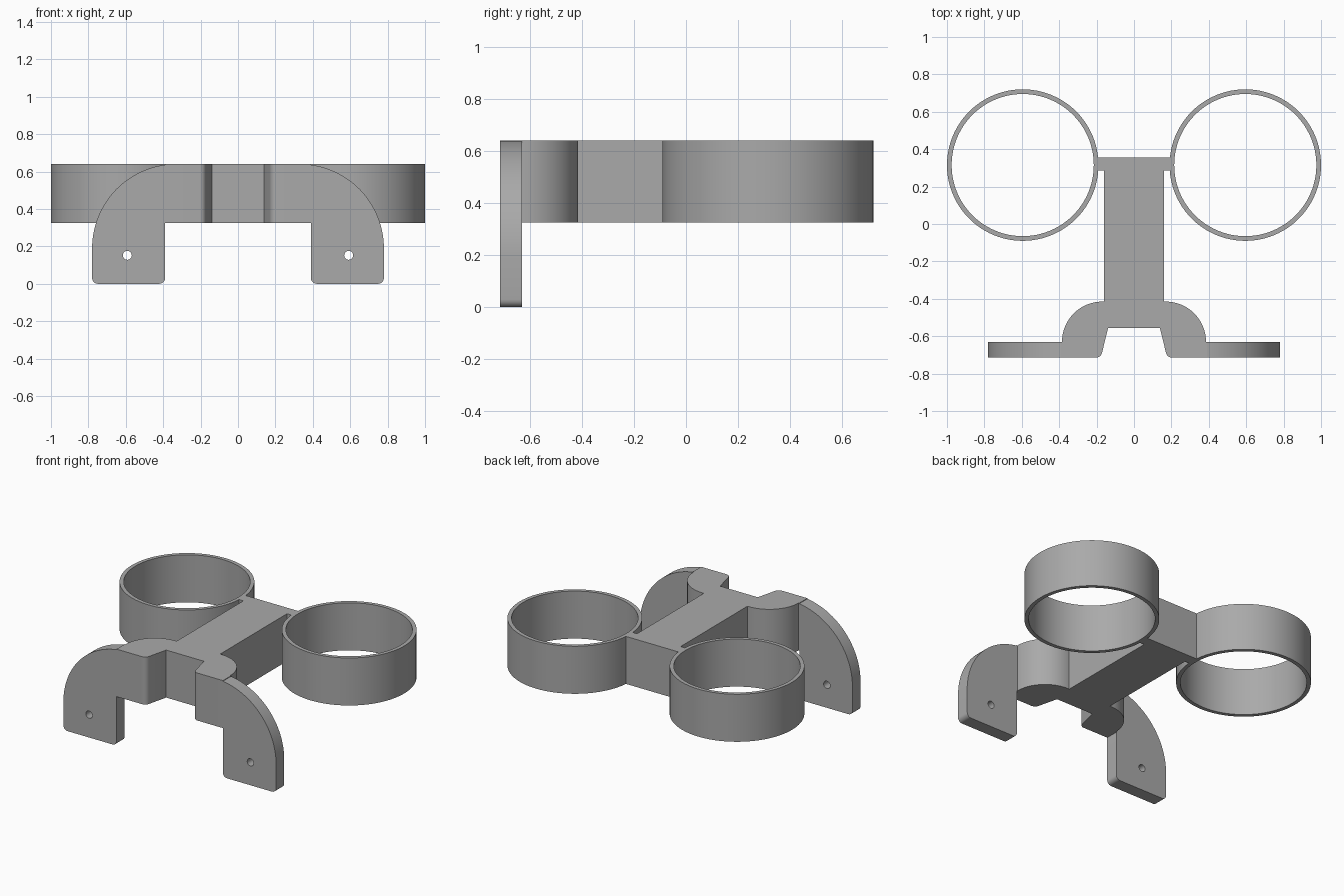
import bpy, bmesh, math
from mathutils import Vector

if "Cube" in bpy.data.objects:
    bpy.data.objects.remove(bpy.data.objects["Cube"])

grey = bpy.data.materials.new("plain grey")
grey.diffuse_color = (0.40, 0.40, 0.40, 1)
grey.use_nodes = True
grey.node_tree.nodes["Principled BSDF"].inputs["Base Color"].default_value = grey.diffuse_color


def arc(cx, cy, r, a0, a1, n):
    """Points along a circular arc, angles in degrees."""
    return [(cx + r * math.cos(math.radians(a0 + (a1 - a0) * i / n)),
             cy + r * math.sin(math.radians(a0 + (a1 - a0) * i / n))) for i in range(n + 1)]


def circle(cx, cy, r, n):
    return arc(cx, cy, r, 0, 360, n)[:-1]


def extrude(name, loops, place, depth):
    """Fill closed loops (inner loops become holes) and extrude along depth."""
    bm = bmesh.new()
    edges = []
    for loop in loops:
        vs = [bm.verts.new(place(*p)) for p in loop]
        edges += [bm.edges.new((vs[i - 1], vs[i])) for i in range(len(vs))]
    bmesh.ops.triangle_fill(bm, use_beauty=True, use_dissolve=False, edges=edges)
    out = bmesh.ops.extrude_face_region(bm, geom=bm.faces[:], use_keep_orig=True)
    moved = [g for g in out["geom"] if isinstance(g, bmesh.types.BMVert)]
    bmesh.ops.translate(bm, verts=moved, vec=Vector(depth))
    bmesh.ops.recalc_face_normals(bm, faces=bm.faces[:])
    mesh = bpy.data.meshes.new(name)
    bm.to_mesh(mesh)
    bm.free()
    mesh.materials.append(grey)
    ob = bpy.data.objects.new(name, mesh)
    bpy.context.collection.objects.link(ob)
    bpy.ops.object.select_all(action='DESELECT')
    ob.select_set(True)
    bpy.context.view_layer.objects.active = ob
    bpy.ops.object.shade_smooth_by_angle(angle=math.radians(30))
    return ob


Z0, Z1 = 0.325, 0.64
FRONT, BACK = -0.715, -0.63
PLATE_X = 0.39

# Central arm with rear crossbar and the two curved shoulders
half = [(0.2, 0.355), (0.2, 0.285), (0.16, 0.285), (0.16, -0.415)]
half += arc(0.17, BACK, 0.215, 90, 0, 20)
half += [(PLATE_X, BACK), (PLATE_X, FRONT)]
half += arc(0.205, FRONT + 0.035, 0.035, 270, 195, 8)
half += [(0.138, -0.555)]
outline = half + [(-x, y) for x, y in reversed(half)]
extrude("centre_arm", [outline], lambda x, y: (x, y, Z0), (0, 0, Z1 - Z0))

# Mounting plates: rounded outer shoulder, small bottom fillets, screw hole
f = 0.03
plate = arc(PLATE_X + f, f, f, 180, 270, 6) + arc(0.78 - f, f, f, 270, 360, 6)
top_angle = math.degrees(math.acos((PLATE_X - 0.33) / 0.45))
plate += arc(0.33, 0.19, 0.45, 0, top_angle, 32) + [(PLATE_X, Z0)]
hole = circle(0.592, 0.152, 0.024, 24)

for side, s in (("left", -1), ("right", 1)):
    extrude(side + "_mounting_plate", [plate, hole],
            lambda x, z: (s * x, FRONT, z), (0, BACK - FRONT, 0))
    # Open holder ring
    extrude(side + "_ring", [circle(s * 0.595, 0.315, 0.405, 96), circle(s * 0.595, 0.315, 0.38, 96)],
            lambda x, y: (x, y, Z0), (0, 0, Z1 - Z0))
